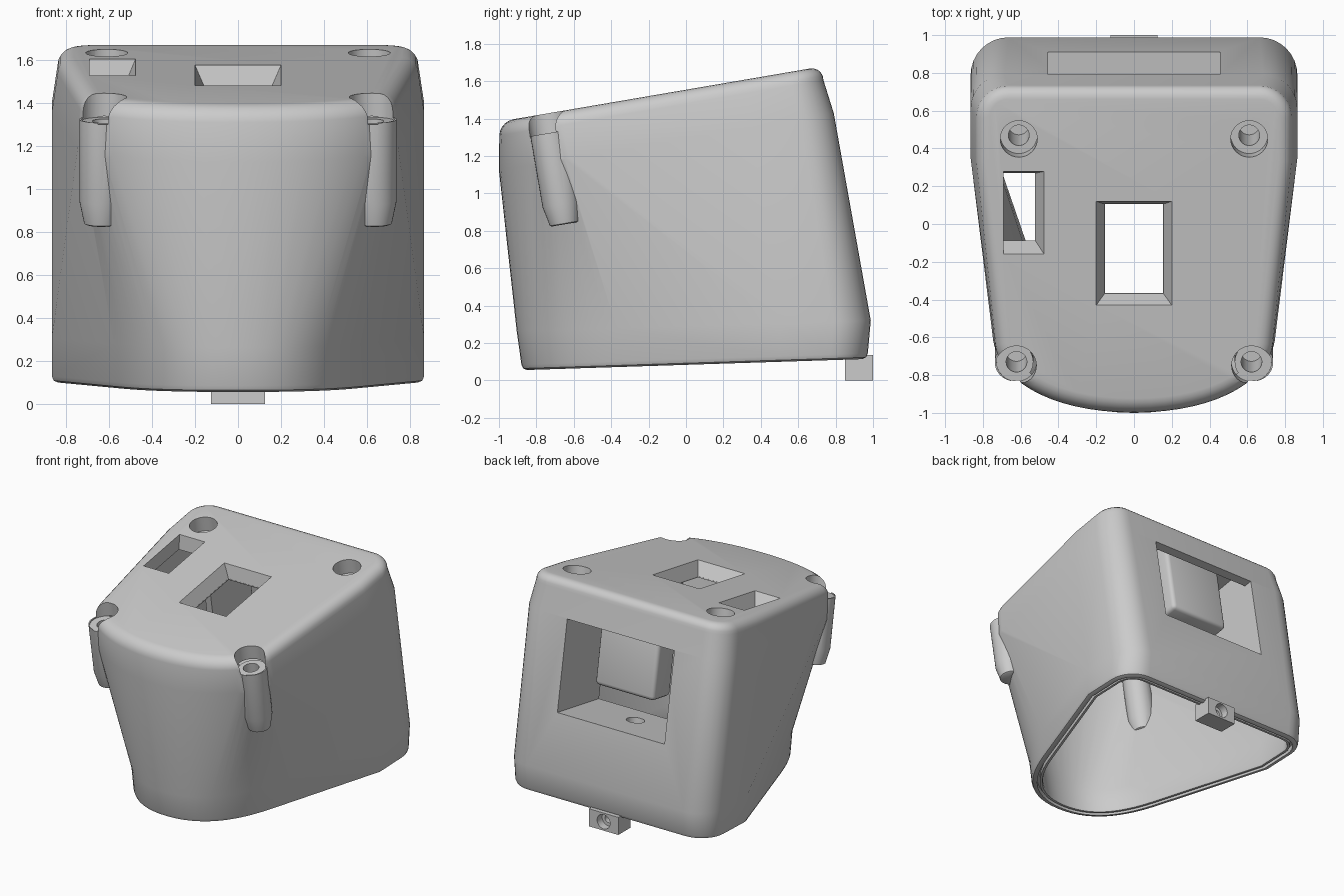
import bpy, bmesh, math
from mathutils import Vector, Matrix

if "Cube" in bpy.data.objects:
    bpy.data.objects.remove(bpy.data.objects["Cube"])

TILT = math.atan(0.171)
LID = Matrix.Translation((0, 0, 1.554)) @ Matrix.Rotation(TILT, 4, 'X')  # frame of the sloped lid

grey = bpy.data.materials.new("plain grey")
grey.diffuse_color = (0.6, 0.6, 0.6, 1)
grey.use_nodes = True
grey.node_tree.nodes["Principled BSDF"].inputs["Base Color"].default_value = grey.diffuse_color


def make(name, bm, matrix=None):
    if matrix:
        bm.transform(matrix)
    bmesh.ops.recalc_face_normals(bm, faces=bm.faces)
    bmesh.ops.triangulate(bm, faces=[f for f in bm.faces if len(f.verts) == 4 and len(bm.verts) > 200])
    me = bpy.data.meshes.new(name)
    bm.to_mesh(me)
    bm.free()
    me.materials.append(grey)
    ob = bpy.data.objects.new(name, me)
    bpy.context.collection.objects.link(ob)
    return ob


def headings(r):
    """Clockwise heading of every edge of a convex ring, rising from 0 to a full turn."""
    out = []
    for i, v in enumerate(r):
        d = r[(i + 1) % len(r)].co - v.co
        out.append(math.atan2(-d.y, d.x) % (2 * math.pi))
    out[-1] = 2 * math.pi
    return out


def hull_strip(bm, a, b):
    """Join two convex rings as a stretched skin: edges meet points of equal heading."""
    ha, hb, n = headings(a), headings(b), len(a)
    i = j = 0
    while i < n or j < n:
        if j == n or (i < n and ha[i] <= hb[j]):
            bm.faces.new((a[i], a[(i + 1) % n], b[j % n]))
            i += 1
        else:
            bm.faces.new((a[i % n], b[(j + 1) % n], b[j]))
            j += 1


def loft(name, loops, matrix=None, hulls=()):
    bm = bmesh.new()
    rings = [[bm.verts.new(p) for p in lp] for lp in loops]
    n = len(rings[0])
    for k, (a, b) in enumerate(zip(rings, rings[1:])):
        if k in hulls:
            hull_strip(bm, a, b)
            continue
        for i in range(n):
            j = (i + 1) % n
            bm.faces.new((a[i], a[j], b[j], b[i]))
    bm.faces.new(rings[0][::-1])
    bm.faces.new(rings[-1])
    return make(name, bm, matrix)


def box(name, x, y, z, matrix=LID, top=None):
    """Box between ranges; top = (x range, y range) gives it tapered sides."""
    tx, ty = top or (x, y)
    ring = lambda a, b, h: [(a[0], b[0], h), (a[1], b[0], h), (a[1], b[1], h), (a[0], b[1], h)]
    return loft(name, [ring(x, y, z[0]), ring(tx, ty, z[1])], matrix)


def turned(name, x, y, profile, matrix=LID, n=32):
    """Round part about a vertical axis, profile = (radius, height) pairs."""
    return loft(name, [[(x + r * math.cos(2 * math.pi * i / n), y + r * math.sin(2 * math.pi * i / n), h)
                        for i in range(n)] for r, h in profile], matrix)


def boolean(target, tool, op):
    """Apply a boolean; if a solver loses the shell, fall back to the next one."""
    bpy.context.view_layer.objects.active = target
    for solver in ('MANIFOLD', 'EXACT', 'FLOAT'):
        keep = target.data.copy()
        m = target.modifiers.new("cut", 'BOOLEAN')
        m.object, m.operation, m.solver = tool, op, solver
        bpy.ops.object.modifier_apply(modifier=m.name)
        co = [v.co for v in target.data.vertices]
        if co and max(c.x for c in co) > 0.85 and max(c.z for c in co) > 1.6 and min(c.z for c in co) < 0.1:
            break
        target.data = keep
    bpy.data.objects.remove(tool)


# ---- housing outlines: rounded back corners, tapering sides, bowed front
def outline(yb, r, xs, ym, F, h1, h2, yc):
    half = []
    for i in range(9):
        a = math.pi / 2 * (1 - i / 8)
        half.append(Vector((xs - r + r * math.cos(a), yb - r + r * math.sin(a))))
    M, F = Vector((xs, ym)), Vector(F)
    half += [M, F]
    p1, p2, p3 = F + (F - M).normalized() * h1, Vector((h2, yc)), Vector((0, yc))
    for i in range(1, 17):
        t = i / 16
        half.append(F * (1 - t)**3 + p1 * 3 * t * (1 - t)**2 + p2 * 3 * t * t * (1 - t) + p3 * t**3)
    return half + [Vector((-p.x, p.y)) for p in half[-2::-1]]


def ring(pts, inset, a, b):
    """Inset outline laid on the plane z = a + b*y."""
    out, n = [], len(pts)
    for i, p in enumerate(pts):
        d = (p - pts[i - 1]).normalized() + (pts[(i + 1) % n] - p).normalized()
        d.normalize()
        q = p + Vector((d.y, -d.x)) * inset
        out.append((q.x, q.y, a + b * q.y))
    return out


foot = outline(0.972, 0.2, 0.865, 0.5, (0.57, -0.36), 0.24, 0.36, -0.88)
band = outline(0.988, 0.2, 0.865, 0.5, (0.575, -0.37), 0.24, 0.37, -0.905)
seam = outline(0.79, 0.18, 0.865, 0.35, (0.745, -0.62), 0.14, 0.46, -1.0)
lid = outline(0.735, 0.17, 0.838, 0.33, (0.735, -0.64), 0.16, 0.48, -0.998)

FA, FB, TA, TB = 0.083, 0.0324, 1.554, 0.171
R = 0.075
loops = [ring(lid, 0.07, TA - 0.11, TB), ring(seam, 0.06, TA - 0.26, TB),
         ring(band, 0.075, 0.29, 0.03), ring(foot, 0.085, FA + 0.02, FB),
         ring(foot, 0.08, FA + 0.005, FB), ring(foot, 0.062, FA + 0.005, FB),
         ring(foot, 0.062, FA + 0.04, FB), ring(foot, 0.042, FA + 0.04, FB),
         ring(foot, 0.042, FA, FB), ring(foot, 0.03, FA, FB),
         ring(foot, 0.009, FA + 0.009, FB), ring(foot, 0, FA + 0.03, FB),
         ring(band, 0, 0.29, 0.03), ring(seam, 0, TA - 0.26, TB)]
for i in range(6):
    a = math.pi / 2 * i / 5
    loops.append(ring(lid, R * (1 - math.cos(a)), TA - R + R * math.sin(a), TB))
housing = loft("housing", loops, hulls=(1, 12))

# ---- added solids: screw posts, rear bay block, bay boss, hinge tab
for s in (-1, 1):
    boolean(housing, turned("front_post", s * 0.635, -0.76,
            [(0.07, -0.6), (0.08, -0.595), (0.102, -0.49), (0.102, -0.105)]), 'UNION')
    boolean(housing, turned("rear_post", s * 0.61, 0.457, [(0.1, -0.49), (0.1, -0.06)]), 'UNION')
boolean(housing, box("bay_block", (-0.505, 0.505), (0.25, 0.73), (-0.995, -0.05)), 'UNION')
boolean(housing, turned("bay_boss", 0, 0.46, [(0.1, -1.1), (0.1, -0.97)]), 'UNION')
boolean(housing, box("rear_tab", (-0.125, 0.125), (0.85, 1.0), (0, 0.135), None), 'UNION')

# ---- cuts: rear window and bay, lid openings, screw holes
cuts = [
    box("window_cut", (-0.455, 0.455), (0.2, 0.9), (-0.945, -0.262)),
    box("bay_cut", (-0.455, 0.455), (0.19, 0.69), (-0.5, -0.115)),
    box("centre_hole", (-0.155, 0.155), (-0.39, 0.09), (-0.1, 0.1),
        top=((-0.245, 0.245), (-0.482, 0.154))),
    box("centre_hole_below", (-0.154, 0.154), (-0.389, 0.089), (-0.2, -0.09)),
    box("side_slot", (-0.69, -0.53), (-0.1, 0.25), (-0.125, 0.05),
        top=((-0.691, -0.455), (-0.185, 0.295))),
    turned("bay_hole", 0, 0.46, [(0.065, -1.2), (0.065, -0.9)]),
]
for s in (-1, 1):
    for x, v, r in ((0.622, -0.76, 0.105), (0.61, 0.457, 0.098)):
        cuts.append(turned("counterbore", s * x, v, [(r, -0.113), (r, 0.2)]))
        cuts.append(turned("screw_hole", s * x, v, [(0.055, -0.45), (0.055, 0.1)]))
back = Matrix.Translation((0, 1.0, 0.068)) @ Matrix.Rotation(-math.pi / 2, 4, 'X')
cuts.append(turned("tab_hole", 0, 0, [(0.03, -0.11), (0.03, 0.1)], back))
cuts.append(turned("tab_counterbore", 0, 0, [(0.055, -0.06), (0.055, 0.1)], back))
for c in cuts:
    boolean(housing, c, 'DIFFERENCE')

# ---- rounded block hanging behind the rear window
block = box("hanging_block", (-0.25, 0.25), (0.43, 0.645), (-0.71, -0.1))
bpy.context.view_layer.objects.active = block
bev = block.modifiers.new("round", 'BEVEL')
bev.width, bev.segments = 0.03, 3
bpy.ops.object.modifier_apply(modifier=bev.name)

for ob in (housing, block):
    bpy.ops.object.select_all(action='DESELECT')
    ob.select_set(True)
    bpy.context.view_layer.objects.active = ob
    bpy.ops.object.shade_smooth_by_angle(angle=math.radians(30))
